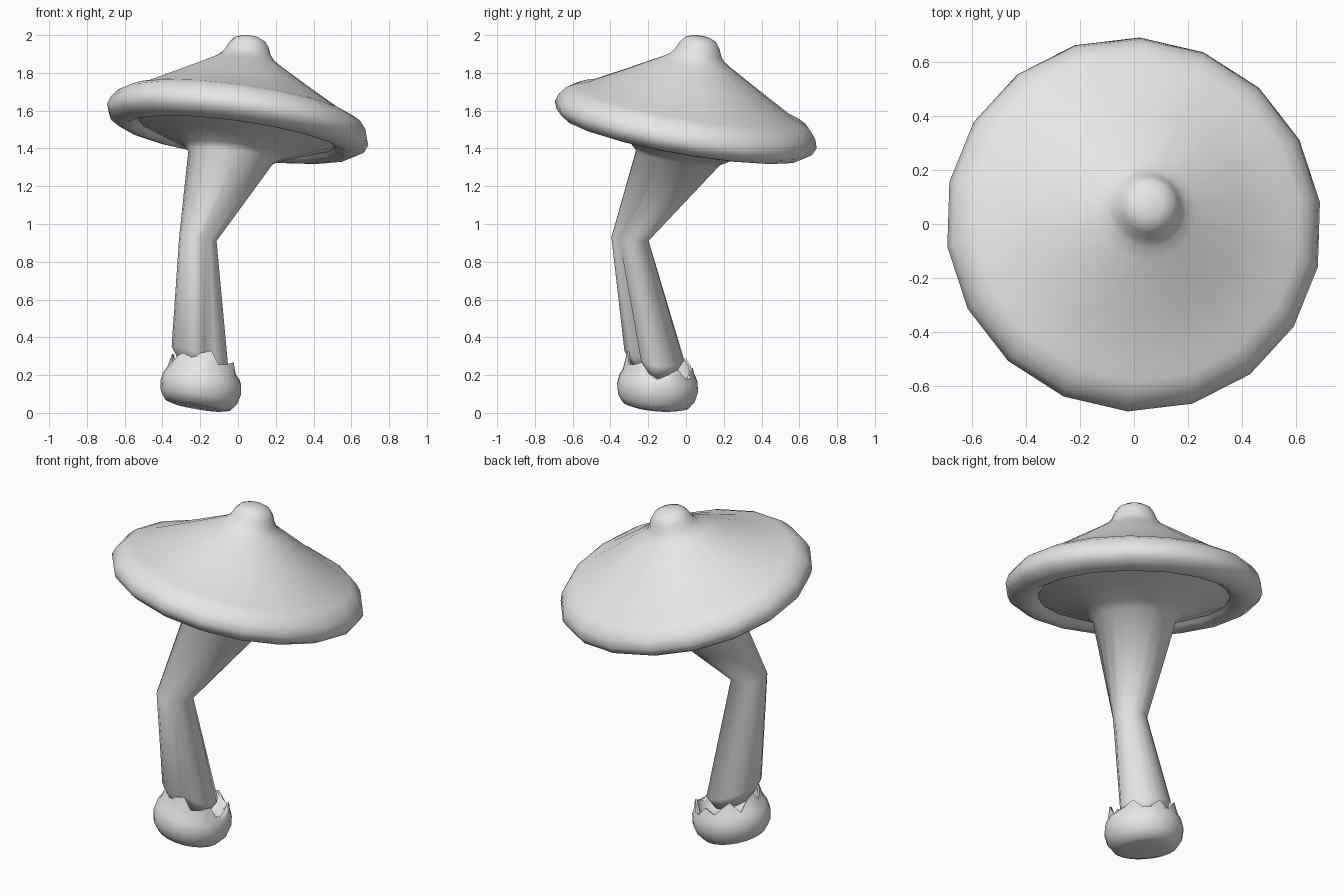
import bpy, bmesh, math, random
from mathutils import Vector

cube = bpy.data.objects.get("Cube")
if cube:
    bpy.data.objects.remove(cube, do_unlink=True)

random.seed(4)
UP = Vector((0, 0, 1))

grey = bpy.data.materials.new("pale_grey")
grey.use_nodes = True
grey.diffuse_color = (0.8, 0.8, 0.8, 1)
grey.node_tree.nodes["Principled BSDF"].inputs["Base Color"].default_value = (0.8, 0.8, 0.8, 1)


def ring(centre, normal, radius, sides, start=0.0, reshape=None):
    """Circle of points facing a normal; reshape(angle) returns (radius scale, lift)."""
    turn = UP.rotation_difference(Vector(normal).normalized())
    points = []
    for i in range(sides):
        a = start + math.tau * i / sides
        scale, lift = reshape(a) if reshape else (1, 0)
        local = Vector((math.cos(a) * radius * scale, math.sin(a) * radius * scale, lift))
        points.append(Vector(centre) + turn @ local)
    return points


def loft(name, rings, angle=60):
    """Skin a list of equal rings, ordered from bottom to top, and close both ends."""
    bm = bmesh.new()
    loops = [[bm.verts.new(p) for p in r] for r in rings]
    for low, high in zip(loops, loops[1:]):
        for i in range(len(low)):
            j = (i + 1) % len(low)
            bm.faces.new((low[i], low[j], high[j], high[i]))
    bm.faces.new(loops[0][::-1])
    bm.faces.new(loops[-1])
    mesh = bpy.data.meshes.new(name)
    bm.to_mesh(mesh)
    bm.free()
    obj = bpy.data.objects.new(name, mesh)
    bpy.context.collection.objects.link(obj)
    mesh.materials.append(grey)
    bpy.ops.object.select_all(action="DESELECT")
    obj.select_set(True)
    bpy.context.view_layer.objects.active = obj
    bpy.ops.object.shade_smooth_by_angle(angle=math.radians(angle))


# Tilted cap: rolled rim, straight sloping top and round knob
cap_normal = Vector((0.14, 0.175, 1)).normalized()
cap_centre = Vector((0, 0, 1.535))


def on_cap(h):
    return cap_centre + cap_normal * h


cap_profile = [
    (0.46, -0.03), (0.515, -0.04), (0.54, -0.07), (0.585, -0.09), (0.64, -0.08),
    (0.687, -0.05), (0.705, -0.01), (0.69, 0.035), (0.655, 0.078), (0.61, 0.102),
    (0.555, 0.12), (0.38, 0.217), (0.19, 0.325), (0.148, 0.352), (0.124, 0.382),
    (0.108, 0.42), (0.085, 0.45), (0.05, 0.466), (0.01, 0.47),
]
loft("cap", [ring(on_cap(h), cap_normal, r, 18, math.radians(7.5)) for r, h in cap_profile])


# Bent stem, widening into a conical underside, with a groove up its lower front
def fold(depth):
    def shape(a):
        off = (a - math.radians(-60) + math.pi) % math.tau - math.pi
        reach = 0.7 if off < 0 else 1.1
        return 1 - depth * max(0, 1 - abs(off) / reach), 0
    return shape


foot_normal = (0.35, 0.12, 1)
stem_sections = [
    ((-0.2, -0.167, 0.22), foot_normal, 0.11, 0.5),
    ((-0.2, -0.17, 0.3), foot_normal, 0.16, 0.5),
    ((-0.212, -0.297, 0.92), (0.1, 0.08, 1), 0.1, 0.2),
    (on_cap(-0.185) + Vector((-0.012, -0.01, 0)), cap_normal, 0.228, 0),
    (on_cap(-0.155), cap_normal, 0.27, 0),
    (on_cap(-0.105), cap_normal, 0.4, 0),
    (on_cap(-0.055), cap_normal, 0.525, 0),
    (on_cap(-0.035), cap_normal, 0.515, 0),
]
loft("stem", [ring(c, n, r, 18, 0, fold(d)) for c, n, r, d in stem_sections], 80)

# Bulbous base cup with a torn upper edge
cup_normal = Vector((0.17, 0.09, 1)).normalized()
cup_base = Vector((-0.215, -0.16, 0.03))
sides = 22
tears = [(-0.025, 0.012, 0.035)[i % 3] + random.uniform(-0.018, 0.018) for i in range(sides)]


def torn(a):
    # The edge rises toward the front
    return 1, tears[round(a / math.tau * sides) % sides] + 0.025 * math.cos(a + 1.9)


cup_profile = [(0.13, 0.0, None), (0.175, 0.012, None), (0.205, 0.052, None),
               (0.217, 0.105, None), (0.209, 0.155, None), (0.193, 0.185, None),
               (0.178, 0.225, torn), (0.168, 0.22, torn), (0.165, 0.17, None), (0.12, 0.13, None)]
loft("base_cup", [ring(cup_base + cup_normal * h, cup_normal, r, sides, 0, shape)
                  for r, h, shape in cup_profile])
